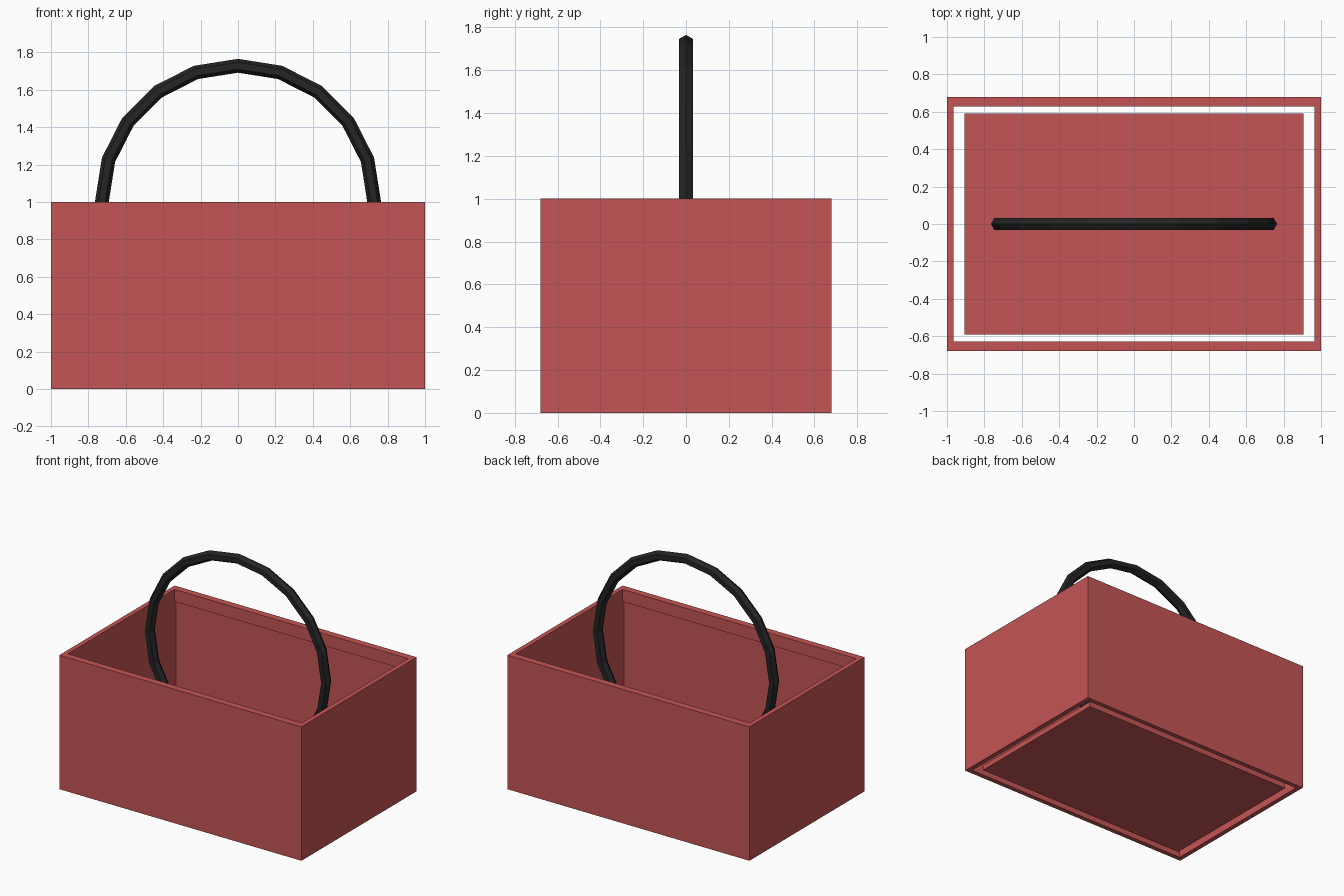
import bpy
import bmesh
import math
from mathutils import Matrix, Vector

cube = bpy.data.objects.get("Cube")
if cube:
    bpy.data.objects.remove(cube, do_unlink=True)


def make_material(name, rgb):
    mat = bpy.data.materials.new(name)
    mat.use_nodes = True
    colour = (*rgb, 1.0)
    mat.diffuse_color = colour
    mat.node_tree.nodes["Principled BSDF"].inputs["Base Color"].default_value = colour
    return mat


red = make_material("basket red", (0.56, 0.09, 0.09))
black = make_material("handle black", (0.018, 0.018, 0.018))


def add_object(name, bm, mat):
    bmesh.ops.recalc_face_normals(bm, faces=bm.faces)
    mesh = bpy.data.meshes.new(name)
    bm.to_mesh(mesh)
    bm.free()
    mesh.materials.append(mat)
    obj = bpy.data.objects.new(name, mesh)
    bpy.context.collection.objects.link(obj)
    return obj


def add_box(name, low, high, mat):
    low, high = Vector(low), Vector(high)
    bm = bmesh.new()
    place = Matrix.Translation((low + high) / 2) @ Matrix.Diagonal((*(high - low), 1))
    bmesh.ops.create_cube(bm, size=1, matrix=place)
    return add_object(name, bm, mat)


HALF_X, HALF_Y, HEIGHT, WALL = 1.0, 0.68, 1.0, 0.035
IN_X, IN_Y = HALF_X - WALL, HALF_Y - WALL
LIP, LIP_HEIGHT = 0.016, 0.09

# Walls: one open rectangular tube swept from four mitred corners
bm = bmesh.new()
rings = []
for sx, sy in ((-1, -1), (1, -1), (1, 1), (-1, 1)):
    section = ((HALF_X, HALF_Y, 0), (HALF_X, HALF_Y, HEIGHT),
               (IN_X, IN_Y, HEIGHT), (IN_X, IN_Y, 0))
    rings.append([bm.verts.new((sx * x, sy * y, z)) for x, y, z in section])
for i in range(4):
    a, b = rings[i], rings[(i + 1) % 4]
    for j in range(4):
        k = (j + 1) % 4
        bm.faces.new((a[j], b[j], b[k], a[k]))
add_object("walls", bm, red)

# Lips inside the top of the long walls
add_box("front_lip", (-IN_X, -IN_Y, HEIGHT - LIP_HEIGHT), (IN_X, -IN_Y + LIP, HEIGHT), red)
add_box("back_lip", (-IN_X, IN_Y - LIP, HEIGHT - LIP_HEIGHT), (IN_X, IN_Y, HEIGHT), red)

# Floor panel, set in with a gap all round
add_box("floor_panel", (-0.907, -0.592, 0), (0.907, 0.592, 0.04), red)

# Handle: upright ring with a six-sided section
RADIUS, TUBE, STEPS, SIDES = 0.728, 0.037, 20, 6
bm = bmesh.new()
rings = []
for i in range(STEPS):
    a = math.tau * i / STEPS
    ring = []
    for j in range(SIDES):
        t = math.tau * j / SIDES
        r = RADIUS + TUBE * math.cos(t)
        ring.append(bm.verts.new((r * math.sin(a), TUBE * math.sin(t), HEIGHT + r * math.cos(a))))
    rings.append(ring)
for i in range(STEPS):
    a, b = rings[i], rings[(i + 1) % STEPS]
    for j in range(SIDES):
        k = (j + 1) % SIDES
        bm.faces.new((a[j], b[j], b[k], a[k]))
add_object("handle", bm, black)
